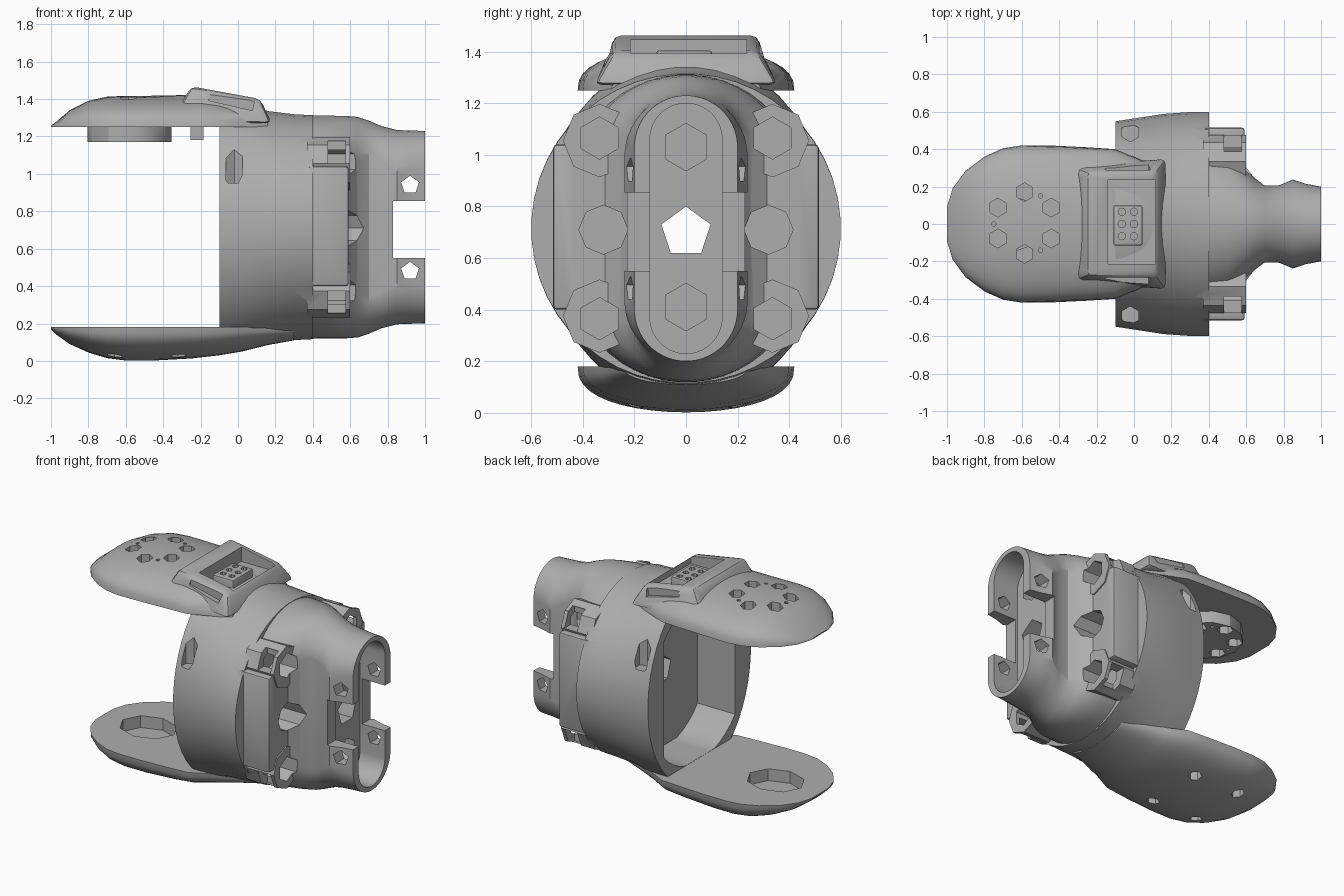
import bpy, bmesh, math
from mathutils import Matrix, Vector

cube = bpy.data.objects.get("Cube")
if cube:
    bpy.data.objects.remove(cube)

ZC = 0.715
grey = bpy.data.materials.new("plain grey")
grey.use_nodes = True
grey.diffuse_color = (0.42, 0.42, 0.42, 1)
grey.node_tree.nodes["Principled BSDF"].inputs["Base Color"].default_value = (0.42, 0.42, 0.42, 1)


def make(name, bm):
    bm.normal_update()
    bmesh.ops.recalc_face_normals(bm, faces=bm.faces[:])
    if bm.calc_volume(signed=True) < 0:
        bmesh.ops.reverse_faces(bm, faces=bm.faces[:])
    mesh = bpy.data.meshes.new(name)
    bm.to_mesh(mesh)
    bm.free()
    mesh.materials.append(grey)
    ob = bpy.data.objects.new(name, mesh)
    bpy.context.scene.collection.objects.link(ob)
    return ob


def loft(name, rings):
    """Skin a list of equal-length point rings and cap both ends."""
    bm = bmesh.new()
    loops = [[bm.verts.new(p) for p in ring] for ring in rings]
    for a, b in zip(loops, loops[1:]):
        for i in range(len(a)):
            j = (i + 1) % len(a)
            bm.faces.new((a[i], a[j], b[j], b[i]))
    bm.faces.new(loops[0])
    bm.faces.new(loops[-1])
    return make(name, bm)


def stadium(x, ry, rz, n=48):
    r = min(ry, rz)
    ring = []
    for i in range(n):
        t = 2 * math.pi * (i + 0.5) / n
        ring.append((x, ry * math.cos(t), ZC + r * math.sin(t) + math.copysign(rz - r, math.sin(t))))
    return ring


def ellipse(x, ry, rz, n=48):
    angles = [2 * math.pi * (i + 0.5) / n for i in range(n)]
    return [(x, ry * math.cos(t), ZC + rz * math.sin(t)) for t in angles]


def half_dome(x, w, h, z, n=20):
    """Flat on z, bulging by h (negative hangs down)."""
    angles = [math.pi * i / n for i in range(n + 1)]
    return [(x, w * math.cos(t), z + h * abs(math.sin(t)) ** 0.8) for t in angles]


def box(name, x, y, z, bevel=0):
    bm = bmesh.new()
    bmesh.ops.create_cube(bm, size=1)
    for v in bm.verts:
        v.co = Vector([(a + b) / 2 + c * (b - a) for (a, b), c in zip((x, y, z), v.co)])
    if bevel:
        bm.normal_update()
        bmesh.ops.bevel(bm, geom=bm.edges[:], offset=bevel, segments=2, affect='EDGES', profile=0.5)
    return make(name, bm)


def rod(name, start, end, r, sides=6):
    a, b = Vector(start), Vector(end)
    bm = bmesh.new()
    bmesh.ops.create_cone(bm, cap_ends=True, segments=sides, radius1=r, radius2=r, depth=(b - a).length)
    rot = (b - a).to_track_quat('Z', 'Y').to_matrix().to_4x4()
    bm.transform(Matrix.Translation((a + b) / 2) @ rot)
    return make(name, bm)


def volume(mesh):
    bm = bmesh.new()
    bm.from_mesh(mesh)
    total = bm.calc_volume(signed=True)
    bm.free()
    return total


def combine(target, tools, op='DIFFERENCE'):
    """Apply each boolean in turn, trying another solver if nothing changed."""
    sign = 1 if op == 'UNION' else -1
    for tool in tools:
        before = volume(target.data)
        for solver in ('MANIFOLD', 'EXACT', 'FLOAT'):
            mod = target.modifiers.new("cut", 'BOOLEAN')
            mod.operation, mod.object, mod.solver = op, tool, solver
            bpy.context.view_layer.update()
            graph = bpy.context.evaluated_depsgraph_get()
            mesh = bpy.data.meshes.new_from_object(target.evaluated_get(graph))
            target.modifiers.clear()
            after = volume(mesh)
            if sign * (after - before) > 1e-7 and after > before * 0.3:
                target.data = mesh
                break
        bpy.data.objects.remove(tool)


def recess():
    return box("recess", (-0.14, 0.115), (-0.215, 0.235), (1.352, 1.6))


# Round shell, neck ridge and side blocks
body = loft("body_shell", [ellipse(*s) for s in (
    (-0.1, 0.55, 0.68), (0.03, 0.57, 0.66), (0.16, 0.59, 0.622), (0.3, 0.6, 0.605), (0.4, 0.6, 0.6))])
ridge = loft("neck_ridge", [stadium(*s) for s in (
    (0.36, 0.46, 0.597), (0.5, 0.42, 0.597), (0.58, 0.33, 0.595), (0.64, 0.25, 0.59), (0.7, 0.205, 0.57),
    (0.77, 0.205, 0.54), (0.85, 0.238, 0.52), (0.92, 0.215, 0.517), (1.0, 0.2, 0.515))])
extras = [ridge]
for s in (-1, 1):
    ys = sorted((s * 0.15, s * 0.515))
    extras.append(box("side_block", (0.37, 0.592), ys, (0.4, 1.04), 0.015))
    for z in (0.375, 1.055):
        extras.append(rod("boss", (0.37, s * 0.335, z), (0.6, s * 0.335, z), 0.142, 8))
combine(body, extras, 'UNION')

# Cavity, fork opening and bolt holes
cavity = [[(x, max(-0.38, min(0.38, y)), max(0.181, min(1.249, z))) for x, y, z in stadium(x, 0.51, 0.56)]
          for x in (-0.3, 0.18)]
cuts = [loft("cavity", cavity),
        loft("fork_pocket", [stadium(x, 0.14, 0.485) for x in (0.815, 1.2)]),
        box("fork_window", (0.83, 1.2), (-0.5, 0.5), (0.55, 0.855)),
        rod("centre_hole", (0, 0, 0.7), (1.2, 0, 0.7), 0.1, 5),
        recess()]
for z in (0.41, 1.03):
    cuts.append(rod("ridge_hole", (0.62, 0, z), (0.9, 0, z), 0.092, 6))
for z in (0.48, 0.94):
    cuts.append(rod("cheek_hole", (0.92, -0.5, z), (0.92, 0.5, z), 0.05, 5))
for s in (-1, 1):
    cuts.append(rod("block_hole", (0.43, s * 0.32, 0.71), (0.8, s * 0.32, 0.71), 0.095, 8))
    cuts.append(rod("wall_hole", (-0.02, s * 0.49, 0.95), (-0.02, s * 0.49, 1.6), 0.05, 6))
    for z, out in ((0.365, -1), (1.065, 1)):
        cuts.append(rod("boss_hole", (0.45, s * 0.335, z), (0.8, s * 0.335, z), 0.082, 6))
        zs = sorted((z - out * 0.01, z + out * 0.11))
        cuts.append(box("nut_slot", (0.48, 0.575), sorted((s * 0.37, s * 0.7)), zs))
combine(body, cuts)

# Upper tongue
upper = loft("upper_tongue", [half_dome(x, w, h, 1.25) for x, w, h in (
    (-1.0, 0.09, 0.008), (-0.97, 0.19, 0.03), (-0.9, 0.285, 0.09), (-0.8, 0.36, 0.14), (-0.7, 0.405, 0.163),
    (-0.6, 0.42, 0.167), (-0.4, 0.415, 0.168), (-0.2, 0.405, 0.175), (-0.1, 0.4, 0.16), (0.02, 0.35, 0.135),
    (0.16, 0.29, 0.07))])
pad = rod("mounting_pad", (-0.58, 0, 1.17), (-0.58, 0, 1.27), 0.225, 12)
tab = box("underside_tab", (-0.255, -0.185), (-0.06, 0.06), (1.18, 1.27))

# Raised housing on top
bm = bmesh.new()
low = [bm.verts.new(p) for p in ((-0.36, -0.32, 1.28), (0.18, -0.36, 1.27), (0.18, 0.36, 1.27), (-0.36, 0.32, 1.28))]
top = [bm.verts.new(p) for p in ((-0.25, -0.28, 1.468), (0.12, -0.28, 1.4), (0.12, 0.28, 1.4), (-0.25, 0.28, 1.468))]
bm.faces.new(low)
bm.faces.new(top)
for i in range(4):
    j = (i + 1) % 4
    bm.faces.new((low[i], low[j], top[j], top[i]))
bm.normal_update()
bmesh.ops.recalc_face_normals(bm, faces=bm.faces[:])
bmesh.ops.bevel(bm, geom=bm.edges[:], offset=0.03, segments=2, affect='EDGES', profile=0.5)
housing = make("top_housing", bm)
combine(upper, [pad, tab, housing], 'UNION')

cuts = [recess()]
for i in range(6):
    t = math.radians(30 + 60 * i)
    x, y = -0.585 + 0.165 * math.cos(t), 0.005 + 0.165 * math.sin(t)
    cuts.append(rod("ring_hole", (x, y, 1.0), (x, y, 1.6), 0.05, 6))
for x, y in ((-0.5, 0.15), (-0.5, -0.14), (-0.75, 0.0)):
    cuts.append(rod("pin_hole", (x, y, 1.0), (x, y, 1.6), 0.012, 8))
for s in (-1, 1):
    slot = box("strap_slot", (-0.12, 0.12), sorted((s * 0.285, s * 0.45)), (-0.025, 0.025))
    slot.data.transform(Matrix.Translation((-0.035, 0, 1.39)) @ Matrix.Rotation(math.radians(13), 4, 'Y'))
    cuts.append(slot)
combine(upper, cuts)

# Connector with two rows of sockets
plug = box("connector", (-0.11, 0.045), (-0.115, 0.1), (1.3, 1.405), 0.01)
combine(plug, [rod("socket", (x, y, 1.37), (x, y, 1.5), 0.02, 8)
               for x in (-0.065, 0.0) for y in (-0.065, 0.0, 0.065)])

# Lower tongue with pocket and screw holes
lower = loft("lower_tongue", [half_dome(x, w, -h, 0.18) for x, w, h in (
    (-1.0, 0.09, 0.01), (-0.97, 0.19, 0.04), (-0.9, 0.285, 0.09), (-0.8, 0.36, 0.135), (-0.7, 0.405, 0.165),
    (-0.6, 0.42, 0.178), (-0.45, 0.42, 0.178), (-0.25, 0.41, 0.167), (-0.1, 0.4, 0.15), (0.02, 0.34, 0.13),
    (0.16, 0.29, 0.095), (0.3, 0.24, 0.07))])
pocket = rod("pocket", (0, 0, 0.1), (0, 0, 0.4), 1, 8)
pocket.data.transform(Matrix.Translation((-0.67, 0, 0)) @ Matrix.Diagonal((0.19, 0.155, 1, 1)))
cuts = [pocket]
for x in (-0.66, -0.32):
    for y in (-0.2, 0.2):
        cuts.append(rod("screw_hole", (x, y, -0.1), (x, y, 0.13), 0.042, 6))
combine(lower, cuts)

# Smooth shading with crisp edges
bpy.ops.object.select_all(action='DESELECT')
for ob in (body, upper, plug, lower):
    ob.select_set(True)
bpy.context.view_layer.objects.active = body
bpy.ops.object.shade_smooth_by_angle(angle=math.radians(30))
